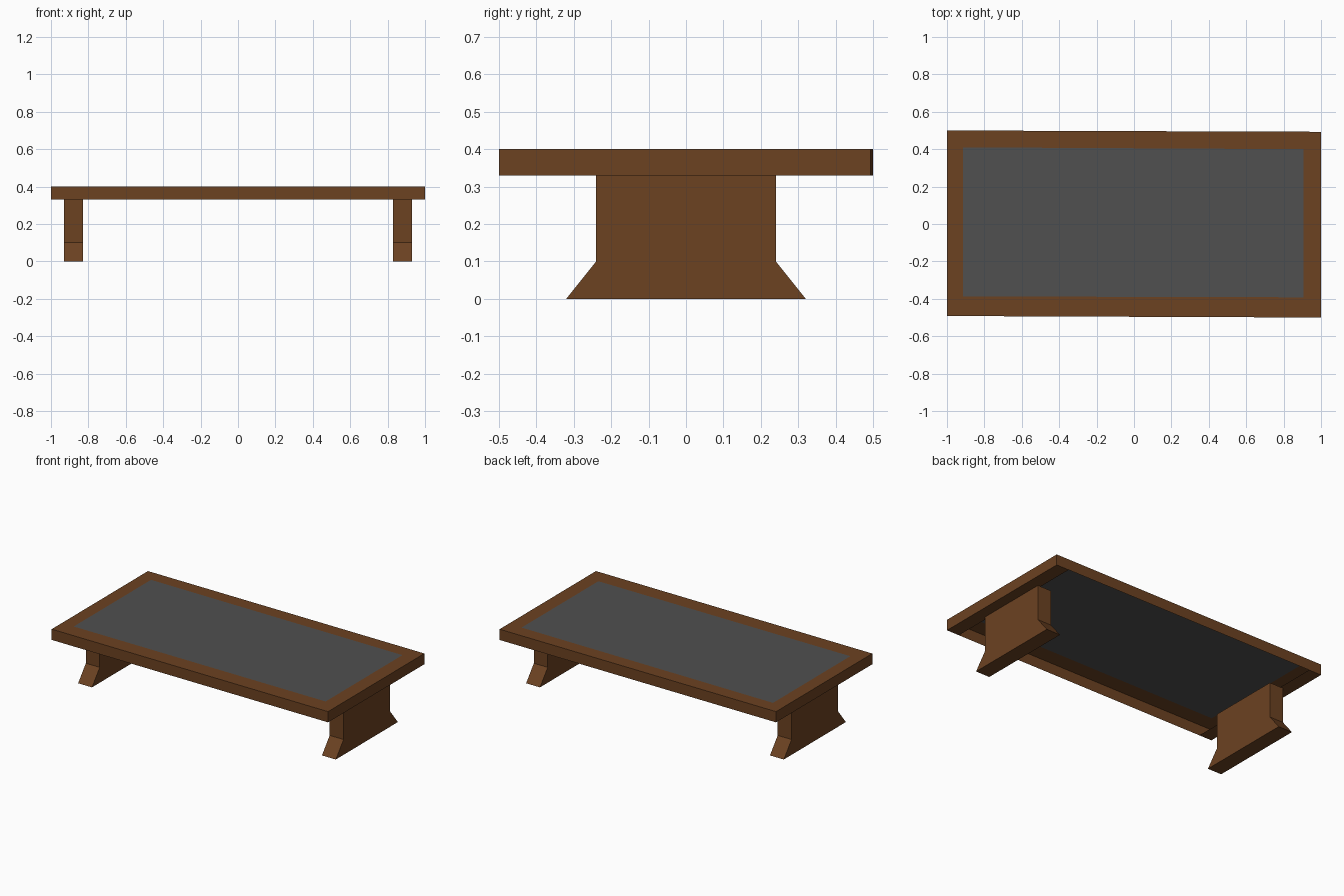
import bpy, bmesh
from mathutils import Vector

if "Cube" in bpy.data.objects:
    bpy.data.objects.remove(bpy.data.objects["Cube"])

def material(name, rgb):
    m = bpy.data.materials.new(name)
    m.diffuse_color = (*rgb, 1)
    m.use_nodes = True
    m.node_tree.nodes["Principled BSDF"].inputs["Base Color"].default_value = m.diffuse_color
    return m

brown = material("brown wood", (0.150, 0.054, 0.0155))
grey = material("dark grey", (0.080, 0.080, 0.080))

def finish(name, bm, mat):
    me = bpy.data.meshes.new(name)
    bm.to_mesh(me)
    bm.free()
    me.materials.append(mat)
    ob = bpy.data.objects.new(name, me)
    bpy.context.collection.objects.link(ob)
    return ob

TOP, LOW, LIP = 0.40, 0.33, 0.09

# Slightly skewed outlines, counter-clockwise from front left
outer = [(-1, -0.492), (1, -0.5), (1, 0.493), (-1, 0.5)]
inner = [(-0.915, -0.387), (0.907, -0.392), (0.907, 0.40), (-0.915, 0.41)]

# Table frame: top ring and outer walls, open below
bm = bmesh.new()
o = [bm.verts.new((x, y, TOP)) for x, y in outer]
n = [bm.verts.new((x, y, TOP)) for x, y in inner]
b = [bm.verts.new((x, y, LOW)) for x, y in outer]
for i in range(4):
    j = (i + 1) % 4
    bm.faces.new((o[i], o[j], n[j], n[i]))
    bm.faces.new((b[i], b[j], o[j], o[i]))
# Strips closing the underside at both ends, where the legs join
t = LIP / 2
for front, back, far_front, far_back in ((0, 3, 1, 2), (1, 2, 0, 3)):
    p = bm.verts.new(b[front].co.lerp(b[far_front].co, t))
    q = bm.verts.new(b[back].co.lerp(b[far_back].co, t))
    f = bm.faces.new((b[front], b[back], q, p))
    f.normal_update()
    if f.normal.z > 0:
        f.normal_flip()
finish("table_frame", bm, brown)

# Inset top panel
bm = bmesh.new()
bm.faces.new([bm.verts.new((x, y, TOP)) for x, y in inner])
finish("top_panel", bm, grey)

# Slab legs with flared feet
profile = [(-0.32, 0), (0.32, 0), (0.24, 0.10), (0.24, LOW), (-0.24, LOW), (-0.24, 0.10)]
for name, x0 in (("left_leg", -0.93), ("right_leg", 0.83)):
    bm = bmesh.new()
    face = bm.faces.new([bm.verts.new((x0, y, z)) for y, z in profile])
    ext = bmesh.ops.extrude_face_region(bm, geom=[face])["geom"]
    bmesh.ops.translate(bm, vec=Vector((0.10, 0, 0)),
                        verts=[v for v in ext if isinstance(v, bmesh.types.BMVert)])
    # close the starting side if the extrusion removed it
    holes = [e for e in bm.edges if e.is_boundary]
    if holes:
        bmesh.ops.holes_fill(bm, edges=holes)
    bmesh.ops.recalc_face_normals(bm, faces=bm.faces)
    finish(name, bm, brown)
